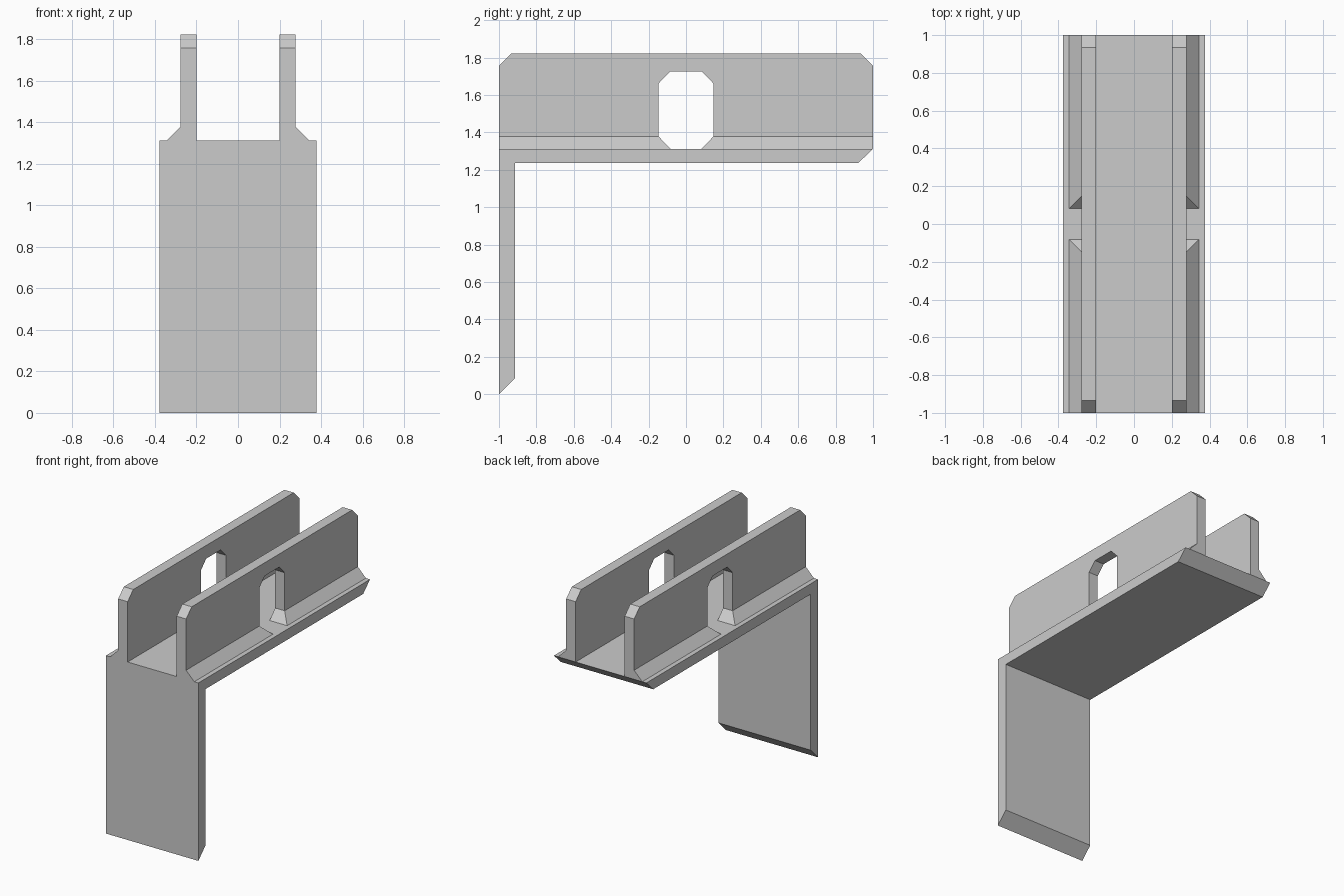
import bpy, bmesh
from mathutils import Vector

if "Cube" in bpy.data.objects:
    bpy.data.objects.remove(bpy.data.objects["Cube"])


def prism(name, points, axis, start, end):
    """Extrude a closed 2D profile along x (points are y,z) or y (points are x,z)."""
    def place(a, b, t):
        return (t, a, b) if axis == 'x' else (a, t, b)
    bm = bmesh.new()
    face = bm.faces.new([bm.verts.new(place(a, b, start)) for a, b in points])
    ext = bmesh.ops.extrude_face_region(bm, geom=[face])
    verts = [g for g in ext['geom'] if isinstance(g, bmesh.types.BMVert)]
    shift = Vector((end - start, 0, 0)) if axis == 'x' else Vector((0, end - start, 0))
    bmesh.ops.translate(bm, verts=verts, vec=shift)
    bmesh.ops.recalc_face_normals(bm, faces=bm.faces)
    mesh = bpy.data.meshes.new(name)
    bm.to_mesh(mesh)
    bm.free()
    obj = bpy.data.objects.new(name, mesh)
    bpy.context.collection.objects.link(obj)
    return obj


PLATE_TOP, RAIL_TOP = 1.312, 1.822

# L-shaped bracket: front plate and shelf with mitred free ends
prism("bracket", [(-1, 0), (-0.915, 0.085), (-0.915, 1.235), (0.92, 1.235),
                  (1, PLATE_TOP), (-1, PLATE_TOP)], 'x', -0.377, 0.377)

# Upright rail with a sloped outer foot
rail = prism("side_rails", [(0.2, PLATE_TOP), (0.343, PLATE_TOP), (0.277, 1.379),
                            (0.277, RAIL_TOP), (0.2, RAIL_TOP)], 'y', -1, 1)

# Clipped top corners at both rail ends
bm = bmesh.new()
bm.from_mesh(rail.data)
ends = [e for e in bm.edges
        if all(v.co.z > 1.8 for v in e.verts) and abs(e.verts[0].co.y - e.verts[1].co.y) < 0.01]
bmesh.ops.bevel(bm, geom=ends, offset=0.065, segments=1, affect='EDGES')
bm.to_mesh(rail.data)
bm.free()

# Eight-sided window through the rail
half = [(0.082, 1.2), (0.082, PLATE_TOP), (0.148, 1.379), (0.148, 1.66), (0.085, 1.725)]
window = prism("window_cutter", half + [(-y, z) for y, z in reversed(half)], 'x', 0.1, 0.5)
window.hide_render = True
cut = rail.modifiers.new("window", 'BOOLEAN')
cut.operation, cut.solver, cut.object = 'DIFFERENCE', 'EXACT', window

# Second rail on the other side
rail.modifiers.new("mirror", 'MIRROR')

# Bake the modifiers and drop the cutter
bpy.context.view_layer.objects.active = rail
rail.select_set(True)
for name in ("window", "mirror"):
    bpy.ops.object.modifier_apply(modifier=name)
bpy.data.objects.remove(window)
